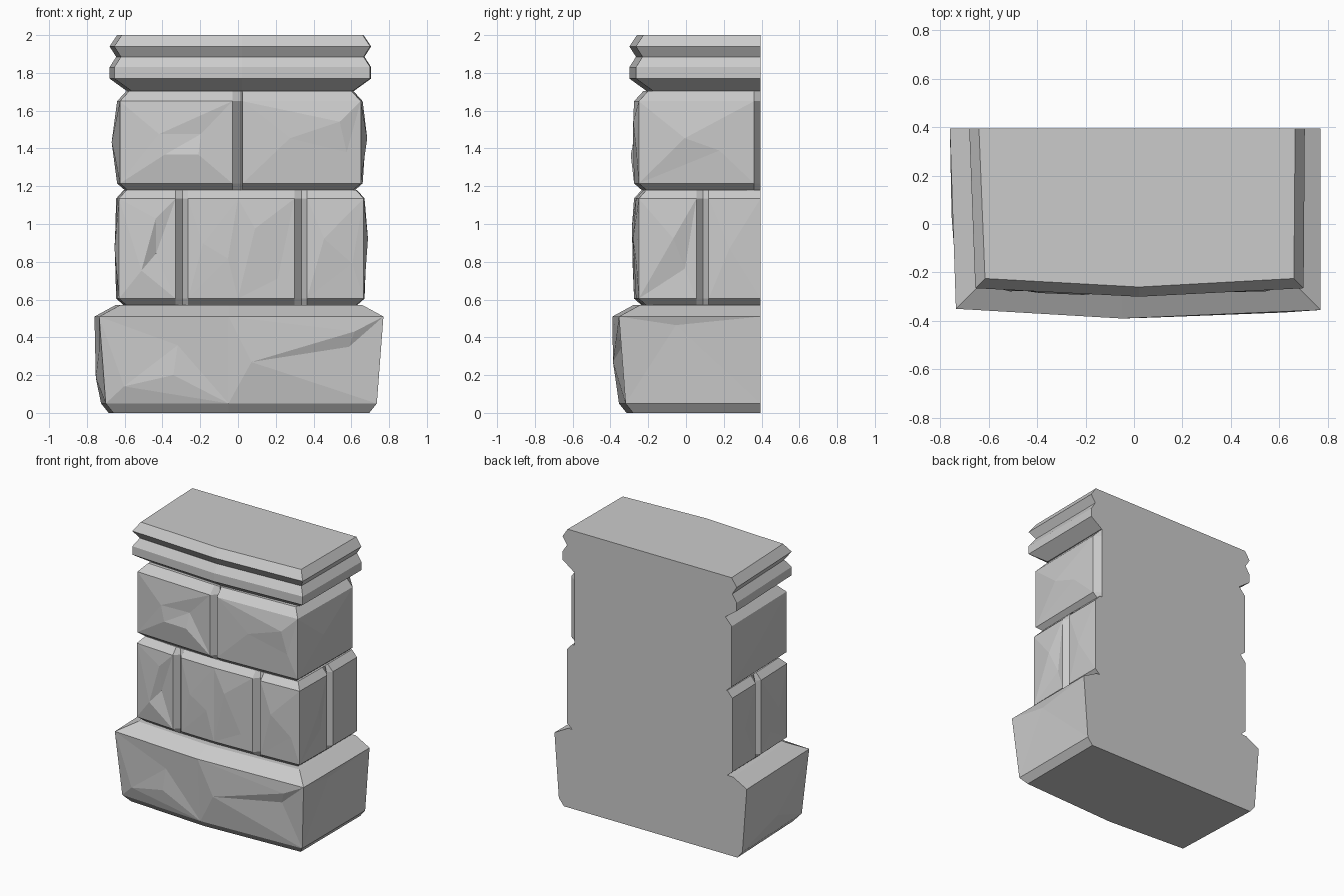
import bpy
import bmesh
from mathutils import Vector
from mathutils.geometry import delaunay_2d_cdt

cube = bpy.data.objects.get("Cube")
if cube:
    bpy.data.objects.remove(cube, do_unlink=True)

BACK = 0.395

stone = bpy.data.materials.new("grey_stone")
stone.use_nodes = True
grey = (0.6, 0.6, 0.6, 1)
stone.diffuse_color = grey
stone.node_tree.nodes["Principled BSDF"].inputs["Base Color"].default_value = grey


def joint(x, y, along, before=0.035, after=0.03):
    """Three plan stations of a V-shaped mortar joint: rim, groove, rim."""
    a = Vector(along)
    p = Vector((x, y))
    return [(*(p - a * before), False), (x, y, True), (*(p + a * after), False)]


def inset(station, amount):
    """Pull a plan station toward the core of the pillar."""
    x, y = station[:2]
    if abs(x) > 0.55:
        x -= amount if x > 0 else -amount
    if y < -0.2:
        y += amount
    return x, y


def chiselled_panel(bm, corners, chips):
    """Triangulated stone face whose chip points stand out or sink in."""
    a, b, c, d = corners
    normal = (b.co - a.co).cross(d.co - a.co).normalized()
    flat = [(0, 0), (1, 0), (1, 1), (0, 1)] + [chip[:2] for chip in chips]
    verts = list(corners)
    for s, t, out in chips:
        low, high = a.co.lerp(b.co, s), d.co.lerp(c.co, s)
        verts.append(bm.verts.new(low.lerp(high, t) + normal * out))
    result = delaunay_2d_cdt([Vector(p) for p in flat], [], [], 0, 1e-5)
    for tri in result[2]:
        bm.faces.new([verts[result[3][i][0]] for i in tri])


def course(name, levels, stations, chips=()):
    """Loft the plan through (height, inset) levels; the back stays flat."""
    bm = bmesh.new()
    stations = [s if len(s) == 3 else (*s, False) for s in stations]
    deepest = max(amount for _, amount in levels)
    columns = []
    for s in stations:
        columns.append([bm.verts.new((*inset(s, deepest if s[2] else amount), z))
                        for z, amount in levels])
    chip_sets = iter(chips)
    for i in range(len(columns) - 1):
        left, right = columns[i], columns[i + 1]
        solid = not (stations[i][2] or stations[i + 1][2])
        for j in range(len(levels) - 1):
            quad = [left[j], right[j], right[j + 1], left[j + 1]]
            if chips and solid and j == 1:
                chiselled_panel(bm, quad, next(chip_sets, ()))
            else:
                bm.faces.new(quad)
    # Bottom, top and flat back
    bm.faces.new([c[0] for c in columns])
    bm.faces.new([c[-1] for c in columns])
    bm.faces.new(columns[0] + columns[-1][::-1])
    bmesh.ops.recalc_face_normals(bm, faces=bm.faces)
    mesh = bpy.data.meshes.new(name)
    bm.to_mesh(mesh)
    bm.free()
    mesh.materials.append(stone)
    obj = bpy.data.objects.new(name, mesh)
    bpy.context.collection.objects.link(obj)
    return obj


FRONT, FORWARD, BACKWARD = (1, 0), (0, -1), (0, 1)

# Wide base block
course("base_block",
       [(0, 0.075), (0.05, 0.035), (0.51, 0), (0.57, 0.11)],
       [(-0.76, BACK), (-0.735, -0.35), (-0.05, -0.39), (0.77, -0.355), (0.77, BACK)],
       [[(0.5, 0.3, 0.03), (0.8, 0.6, 0.01)],
        [(0.16, 0.2, 0.02), (0.56, 0.33, 0.02), (0.6, 0.67, 0)],
        [(0.15, 0.48, 0.02), (0.82, 0.83, 0.01), (0.79, 0.65, -0.01)],
        [(0.4, 0.9, -0.01)]])

# Lower course: three stones across the front, two along each side
course("lower_course",
       [(0.57, 0.04), (0.605, 0), (1.135, 0), (1.18, 0.04)],
       [(-0.645, BACK), *joint(-0.64, 0.09, FORWARD), (-0.63, -0.25),
        *joint(-0.295, -0.27, FRONT), (0, -0.275), *joint(0.335, -0.265, FRONT),
        (0.665, -0.25), *joint(0.67, 0.09, BACKWARD), (0.67, BACK)],
       [[(0.5, 0.5, 0.01)],
        [(0.6, 0.5, 0.02), (0.4, 0.2, -0.01)],
        [(0.65, 0.8, 0.01), (0.4, 0.28, 0.02), (0.65, 0.45, -0.015)],
        [(0.3, 0.55, 0.01), (0.8, 0.4, 0.01)],
        [(0.3, 0.7, 0.015), (0.7, 0.2, 0)],
        [(0.3, 0.6, 0.02), (0.8, 0.35, 0.01)],
        [(0.6, 0.6, 0.02), (0.8, 0.3, -0.01)],
        [(0.4, 0.5, 0.01)]])

# Upper course: two stones across the front
course("upper_course",
       [(1.18, 0.04), (1.215, 0), (1.65, 0), (1.705, 0.05)],
       [(-0.64, BACK), (-0.625, -0.25), *joint(0.015, -0.275, FRONT, 0.045, 0.01),
        (0.65, -0.25), (0.66, 0.36), (0.66, BACK, True)],
       [[(0.4, 0.5, 0.035), (0.7, 0.3, 0.02)],
        [(0.35, 0.6, 0.02), (0.72, 0.6, 0), (0.7, 0.35, 0.025), (0.4, 0.35, 0.025)],
        [(0.82, 0.75, 0.025), (0.88, 0.38, 0.01), (0.4, 0.55, 0.015)],
        [(0.4, 0.55, 0.03), (0.7, 0.4, 0.015)]])

# Double-moulded cap
course("moulded_cap",
       [(1.705, 0.09), (1.77, 0), (1.83, 0), (1.885, 0.035), (1.94, 0), (2, 0.04)],
       [(-0.68, BACK), (-0.655, -0.265), (0.02, -0.3), (0.7, -0.265), (0.705, BACK)])
